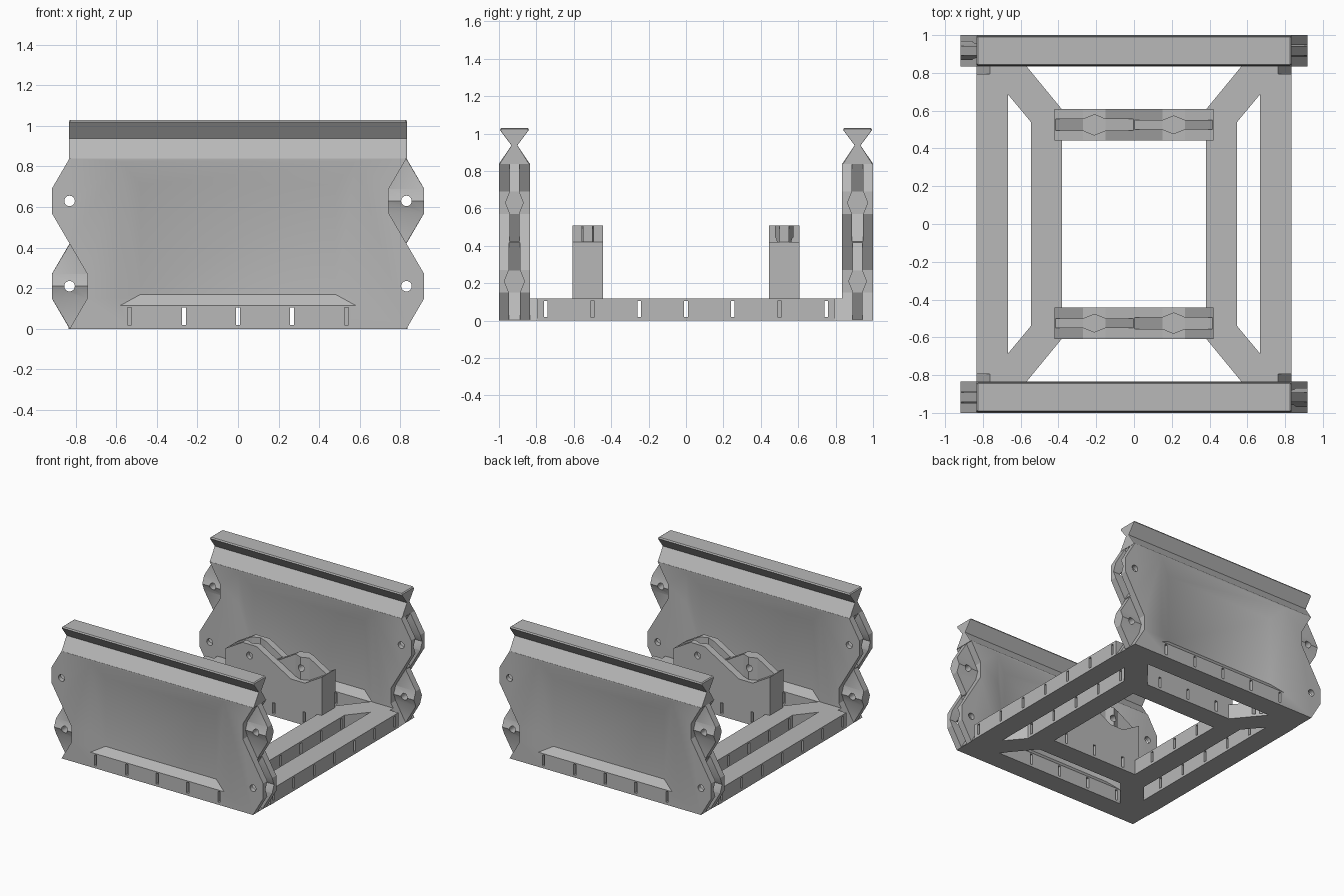
import bpy, bmesh, math
from mathutils import Matrix, Vector

if "Cube" in bpy.data.objects:
    bpy.data.objects.remove(bpy.data.objects["Cube"])

grey = bpy.data.materials.new("mid grey")
grey.diffuse_color = (0.48, 0.48, 0.48, 1)
grey.use_nodes = True
grey.node_tree.nodes["Principled BSDF"].inputs["Base Color"].default_value = grey.diffuse_color
T = 0.0825            # half thickness of plates
H, F, R = 0.0875, 0.06, 0.21   # lobe height, half flat, half length
X, Y, Z = Vector((1, 0, 0)), Vector((0, 1, 0)), Vector((0, 0, 1))


def finish(bm, name):
    bmesh.ops.recalc_face_normals(bm, faces=bm.faces)
    me = bpy.data.meshes.new(name)
    bm.to_mesh(me)
    bm.free()
    me.materials.append(grey)
    ob = bpy.data.objects.new(name, me)
    bpy.context.collection.objects.link(ob)
    return ob


def loft(name, rings):
    """Closed solid through a list of equal-length point rings."""
    bm = bmesh.new()
    vs = [[bm.verts.new(p) for p in r] for r in rings]
    n = len(vs[0])
    for a, b in zip(vs, vs[1:]):
        for i in range(n):
            bm.faces.new((a[i], a[(i + 1) % n], b[(i + 1) % n], b[i]))
    bm.faces.new(vs[0][::-1])
    bm.faces.new(vs[-1])
    return finish(bm, name)


def prism_y(name, pts, y0, y1):
    return loft(name, [[(x, y, z) for x, z in pts] for y in (y0, y1)])


def prism_z(name, pts, z0, z1):
    return loft(name, [[(x, y, z) for x, y in pts] for z in (z0, z1)])


def box(name, x0, x1, y0, y1, z0, z1):
    return prism_z(name, [(x0, y0), (x1, y0), (x1, y1), (x0, y1)], z0, z1)


def boolean(ob, tool, op='DIFFERENCE'):
    tool.hide_render = True
    m = ob.modifiers.new("cut", 'BOOLEAN')
    m.object, m.operation, m.solver = tool, op, 'EXACT'
    me = bpy.data.meshes.new_from_object(
        ob.evaluated_get(bpy.context.evaluated_depsgraph_get()))
    ob.modifiers.clear()
    ob.data = me
    bpy.data.objects.remove(tool)


def key(o, A, B, grow, cutter):
    """Ridged hinge tongue (or the matching slot cutter) centred at o."""
    rings = []
    for a, w, t in ((-R, 0, .026), (-F, H, .026), (0, H, .05), (F, H, .026), (R, 0, .026)):
        a *= 0.985
        t += grow
        lo, hi = (-w, w + .02) if cutter else (-w - .01, w)
        rings.append([o + A * a + B * b + Y * v for b, v in
                      ((lo, -t), (hi, -t), (hi, t), (lo, t))])
    return loft("hinge_key", rings)


def hole(o):
    pts = [(o.x + .026 * math.cos(i * math.pi / 12), o.z + .026 * math.sin(i * math.pi / 12))
           for i in range(24)]
    return prism_y("hole", pts, o.y - .2, o.y + .2)


def add_hinges(ob, lobes):
    for o, A, B, tongue in lobes:
        if not tongue:
            boolean(ob, key(o, A, B, .004, True))
    for o, A, B, tongue in lobes:
        if tongue:
            boolean(ob, key(o, A, B, 0, False), 'UNION')
    for o, *_ in lobes:
        boolean(ob, hole(o))


def edge(c, s):
    """Outline of one lobe: outward (s=1) or notched (s=-1)."""
    return [(c - R, 0), (c - F, s * H), (c + F, s * H)]


def turned_copy(ob, name):
    me = ob.data.copy()
    me.transform(Matrix.Rotation(math.pi, 4, 'Z'))
    bpy.context.collection.objects.link(bpy.data.objects.new(name, me))


# end panel with hinge lobes on both sides
YC = -0.9175
right = [(.83 + b, a) for a, b in edge(.21, 1) + edge(.63, -1)] + [(.83, .84)]
left = [(-.83 - b, a) for a, b in edge(.21, -1) + edge(.63, 1)] + [(-.83, .84)]
panel = prism_y("front_panel", right + left[::-1], YC - T, YC + T)
add_hinges(panel, [(Vector((s * .83, YC, z)), Z, X * s, (s > 0) == (z > .4))
                   for s in (-1, 1) for z in (.21, .63)])
# sloped recess on each face
for s in (-1, 1):
    rings = []
    for d, x, z0, z1 in ((.02, .58, .115, .825), (0, .58, .115, .825), (-.045, .48, .17, .71)):
        y = YC + s * (T + d)
        rings.append([(-x, y, z0), (x, y, z0), (x, y, z1), (-x, y, z1)])
    boolean(panel, loft("recess", rings))
for x in (-.535, -.265, 0, .265, .535):
    boolean(panel, box("slot", x - .01, x + .01, -1.1, -.8, .02, .105))

# waisted rail along the top of the panel
half = [(T, .838), (.016, .937), (.078, 1.02), (.072, 1.03)]
section = half + [(-y, z) for y, z in half[::-1]]
rail = loft("front_rail", [[(x, YC + y * k, .935 + (z - .935) * (k if z > .9 else 1)) for y, z in section]
                           for x, k in ((-.833, .94), (-.825, 1), (.825, 1), (.833, .94))])

# inner bracket with hinge lobes on top
YB = 0.525
top = [(a, .42 + b) for a, b in edge(-.21, 1) + edge(.21, -1)] + [(.42, .42)]
bracket = prism_y("rear_bracket", [(.415, 0), (-.415, 0)] + top, YB - T, YB + T)
add_hinges(bracket, [(Vector((x, YB, .42)), X, Z, x > 0) for x in (-.21, .21)])
for x in (-.265, 0, .265):
    boolean(bracket, box("slot", x - .01, x + .01, .3, .7, .02, .105))

# base side: outer beam, inner beam and diagonals around a trapezoid opening
side = prism_z("right_base_frame", [(.835, -.836), (.835, .836), (.57, .836), (.38, .605),
                                    (.38, -.605), (.57, -.836)], 0, .118)
boolean(side, prism_z("opening", [(.668, -.687), (.668, .687), (.546, .54), (.546, -.54)], -.1, .2))
for i in range(-3, 4):
    boolean(side, box("slot", .3, 1, i * .25 - .01, i * .25 + .01, .02, .105))
for s in (-1, 1):
    # diagonal slots and corner clearance notches
    boolean(side, box("slot", .525, .5449, min(s * .56, s * .9), max(s * .56, s * .9), .02, .105))
    boolean(side, prism_y("notch", [(.835, -.003), (.755, .13), (.9, .13), (.9, -.003)], s * .793, s * .86))

for ob, name in ((panel, "rear_panel"), (rail, "rear_rail"),
                 (bracket, "front_bracket"), (side, "left_base_frame")):
    turned_copy(ob, name)

bpy.ops.object.select_all(action='DESELECT')
for ob in bpy.context.scene.objects:
    if ob.name.endswith("panel"):
        ob.select_set(True)
        bpy.context.view_layer.objects.active = ob
bpy.ops.object.shade_smooth_by_angle(angle=math.radians(28))
